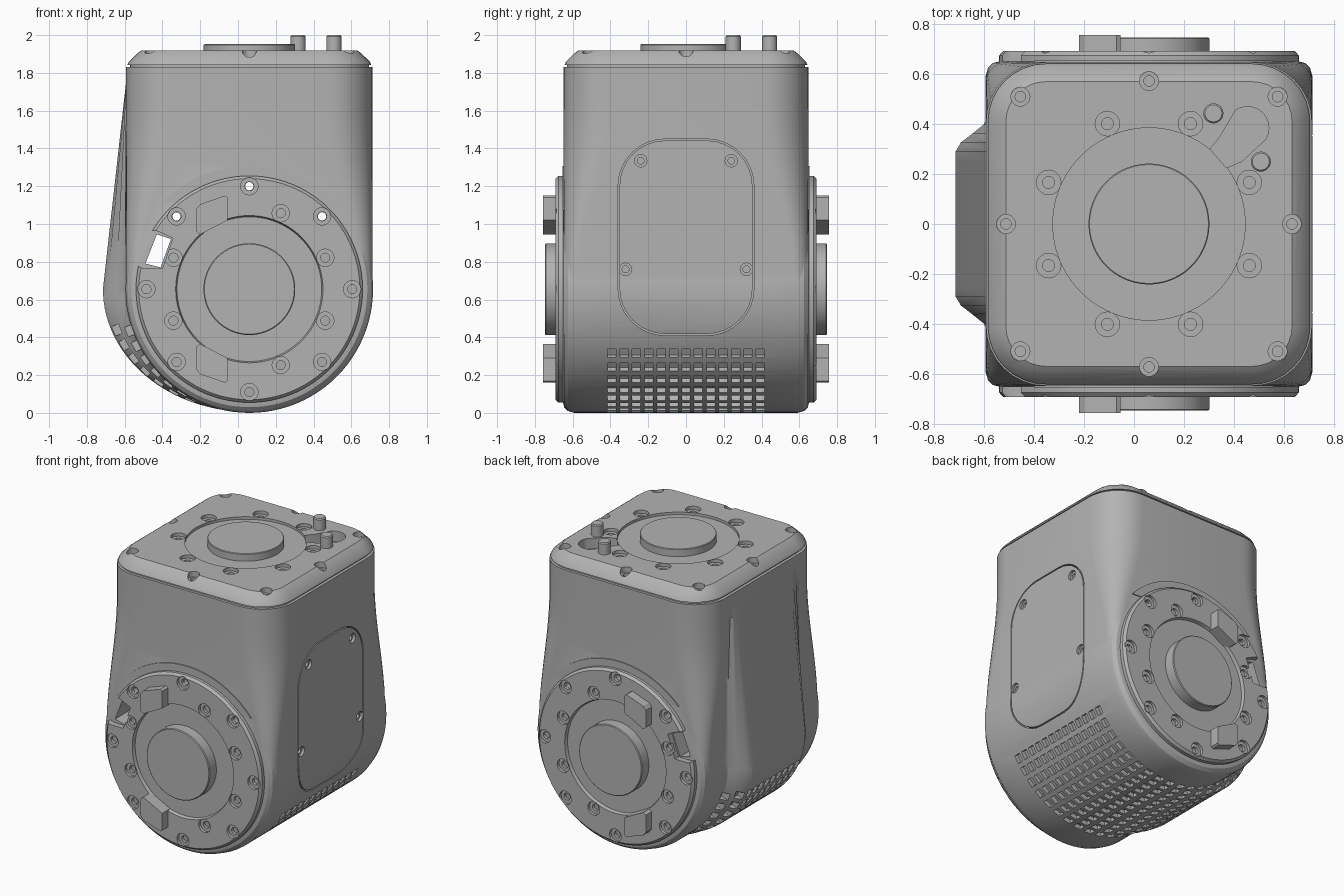
import bpy, bmesh
from math import sin, cos, pi, radians
from mathutils import Matrix, Vector

old = bpy.data.objects.get("Cube")
if old:
    bpy.data.objects.remove(old, do_unlink=True)

grey = bpy.data.materials.new("metal_grey")
grey.use_nodes = True
GREY = (0.45, 0.45, 0.45, 1)
grey.diffuse_color = GREY
grey.node_tree.nodes["Principled BSDF"].inputs["Base Color"].default_value = GREY

CX, CZ, R = 0.06, 0.655, 0.655      # joint axis and radius


def circle(u, v, r, n=20, a0=0, a1=360):
    """Points round a circle, or along an arc when a1 - a0 is under a full turn."""
    full = a1 - a0 == 360
    step = radians(a1 - a0) / (n if full else n - 1)
    return [(u + r * cos(radians(a0) + i * step), v + r * sin(radians(a0) + i * step)) for i in range(n)]


def rounded(u0, u1, v0, v1, r, n=9):
    pts = []
    for k, (u, v) in enumerate([(u1 - r, v1 - r), (u0 + r, v1 - r), (u0 + r, v0 + r), (u1 - r, v0 + r)]):
        pts += circle(u, v, r, n, 90 * k, 90 * k + 90)
    return pts


def place(pts, axis, t):
    """Put a flat outline at distance t along an axis."""
    order = {"x": lambda u, v: (t, u, v), "y": lambda u, v: (u, t, v), "z": lambda u, v: (u, v, t)}[axis]
    return [order(u, v) for u, v in pts]


def prism(pts, axis, a, b):
    return [place(pts, axis, a), place(pts, axis, b)]


def lathe(u, v, axis, steps, n=20):
    """Stack of circles from (radius, position) steps."""
    return [place(circle(u, v, r, n), axis, t) for r, t in steps]


def build(name, shells):
    """Make one object from closed shells, each a list of matching rings."""
    bm = bmesh.new()
    for rings in shells:
        loops = [[bm.verts.new(p) for p in ring] for ring in rings]
        for a, b in zip(loops, loops[1:]):
            for i in range(len(a)):
                bm.faces.new((a[i - 1], a[i], b[i], b[i - 1]))
        bm.faces.new(loops[0])
        bm.faces.new(loops[-1])
    bmesh.ops.recalc_face_normals(bm, faces=bm.faces)
    mesh = bpy.data.meshes.new(name)
    bm.to_mesh(mesh)
    bm.free()
    mesh.materials.append(grey)
    obj = bpy.data.objects.new(name, mesh)
    bpy.context.collection.objects.link(obj)
    return obj


def boolean(target, tool, operation="DIFFERENCE"):
    mod = target.modifiers.new("bool", "BOOLEAN")
    mod.operation, mod.solver, mod.object = operation, "EXACT", tool
    bpy.context.view_layer.objects.active = target
    bpy.ops.object.modifier_apply(modifier=mod.name)
    bpy.data.objects.remove(tool, do_unlink=True)


def cut(target, shells):
    boolean(target, build("cutter", shells))


def smooth(x):
    x = min(max(x, 0), 1)
    return x * x * (3 - 2 * x)


def swell(y):
    """Half-width in x of the rear bulge at a given y."""
    return 0.645 + 0.13 * smooth((0.43 - abs(y)) / 0.14)


# Body: rounded-square housing flowing into a cross cylinder
housing = []
for i in range(13):
    z = 0.66 + 1.17 * i / 12
    housing.append(place(rounded(-0.593, 0.713, -0.648, 0.648, 0.07 + 0.17 * smooth((z - 0.7) / 0.9)), "z", z))
body = build("body", [housing])
end = [(R - 0.06, 0.652), (R - 0.03, 0.645), (R - 0.01, 0.625), (R, 0.59)]
joint = [(r, -y) for r, y in end] + end[::-1]
boolean(body, build("joint", [lathe(CX, CZ, "y", joint, 96)]), "UNION")

# Rear bulge, widest at the joint axis and fading up the housing
bulge = []
for i in range(25):
    y = -0.435 + 0.87 * i / 24
    arc = [(CX + swell(y) * cos(radians(a)), CZ + 0.65 * sin(radians(a))) for a in range(180, 271, 3)]
    bulge.append(place([(CX, 1.82), (-0.585, 1.82)] + arc, "y", y))
boolean(body, build("bulge", [bulge]), "UNION")

# Grid of grip pockets round the underside
pockets = []
for row in range(18):
    a = radians(58.7 - 7.6 * row)
    for col in range(13):
        y = 0.0656 * (col - 6)
        half = R if a > 0 else max(swell(y), R)
        out = Vector((sin(a) / half, 0, -cos(a) / R)).normalized()
        along = Vector((-out.z, 0, out.x))
        centre = Vector((CX + half * sin(a), y, CZ - R * cos(a)))
        side = Vector((0, 0.0225, 0))
        rings = []
        for depth in (-0.03, 0.03):
            c = centre + out * depth
            rings.append([c + along * p * 0.027 + side * q for p, q in [(-1, -1), (1, -1), (1, 1), (-1, 1)]])
        pockets.append(rings)
cut(body, pockets)

# Side cover: outline groove and four screw recesses
groove = build("groove", [prism(rounded(-0.36, 0.36, 0.41, 1.45, 0.25), "x", 0.65, 0.8)])
cut(groove, [prism(rounded(-0.352, 0.352, 0.418, 1.442, 0.242), "x", 0.6, 0.9)])
boolean(body, groove)
cut(body, [lathe(s * y, z, "x", [(0.033, 0.8), (0.033, 0.695), (0.018, 0.695), (0.018, 0.68)])
           for s in (-1, 1) for y, z in [(0.24, 1.335), (0.32, 0.76)]])

# Openings that pass right through the joint
window = [(-0.49, 0.79), (-0.41, 0.77), (-0.355, 0.92), (-0.43, 0.945)]
polar = lambda r, a, v: (CX + r * cos(radians(a)), v + r * sin(radians(a)))
cut(body, [prism(window, "y", -1, 1)] +
    [lathe(*polar(0.545, a, CZ), "y", [(0.022, -1), (0.022, 1)]) for a in (45, 90, 135)])

# Flanges on both ends of the joint, with bolts, notch and lugs
notch = [(-0.64, 0.82), (-0.5, 0.765), (-0.4, 0.765), (-0.345, 0.925), (-0.42, 0.96), (-0.62, 1.0)]
lug = [(-0.22, 0.96), (-0.2, 0.945), (-0.055, 1.02), (-0.055, 1.14), (-0.07, 1.15), (-0.2, 1.105), (-0.22, 1.08)]
parts = [body]
for s, end in [(-1, "front"), (1, "back")]:
    steps = [(0.6, 0.645), (0.6, 0.675), (0.585, 0.692), (0.39, 0.692), (0.383, 0.67),
             (0.243, 0.67), (0.243, 0.742), (0.238, 0.747)]
    flange = build(end + "_flange", [lathe(CX, CZ, "y", [(r, s * y) for r, y in steps], 96)])
    spots = [(0.545, 45 * k) for k in range(8)] + [(0.435, 22.5 + 45 * k) for k in (0, 1, 3, 4, 6, 7)]
    bore = [(0.046, s * 0.8), (0.046, s * 0.672), (0.024, s * 0.672), (0.024, s * 0.6)]
    cut(flange, [lathe(*polar(r, a, CZ), "y", bore) for r, a in spots])
    cut(flange, [prism(notch, "y", s * 0.6, s * 0.8)])
    lower = [(x, 2 * CZ - z) for x, z in lug]
    lugs = build(end + "_lugs", [prism(p, "y", s * 0.66, s * 0.757) for p in (lug, lower)])
    arch = build(end + "_arch", [prism(circle(CX, CZ, 0.652, 32, 40, 135), "y", s * 0.64, s * 0.655)])
    cut(arch, [lathe(*polar(0.545, a, CZ), "y", [(0.03, -1), (0.03, 1)]) for a in (45, 90, 135)])
    parts += [flange, lugs, arch]

# Top cap: chamfered lid with a shadow gap beneath
lid = []
for z, d in [(1.815, 0.02), (1.843, 0.02), (1.843, 0.008), (1.858, 0.014), (1.905, 0.062), (1.918, 0.08)]:
    lid.append(place(rounded(-0.593 + d, 0.713 - d, -0.65 + d, 0.65 - d, 0.24 - d), "z", z))
cap = build("top_cap", [lid])
cut(cap, [lathe(CX, 0, "z", [(0.385, 1.9), (0.385, 2)], 72)])
keyhole = circle(0.455, 0.385, 0.085, 20, -35, 125) + [(0.345, 0.35), (0.305, 0.3), (0.37, 0.225), (0.43, 0.25)]
cut(cap, [prism(keyhole, "z", 1.845, 2)])
cut(cap, [lathe(*polar(0.435, 22.5 + 45 * k, 0), "z",
                [(0.049, 2), (0.049, 1.895), (0.024, 1.895), (0.024, 1.85)]) for k in range(8)])
rim = [(sx * 0.515, sy * 0.51) for sx in (-1, 1) for sy in (-1, 1)] + [(-0.573, 0), (0.573, 0), (0, -0.573), (0, 0.573)]
cut(cap, [lathe(CX + x, y, "z", [(0.038, 2), (0.038, 1.88), (0.021, 1.88), (0.021, 1.86)]) for x, y in rim])

# Output disc and two dowel pins on the cap
disc = build("top_disc", [lathe(CX, 0, "z", [(0.242, 1.89), (0.242, 1.948), (0.238, 1.952)], 72)])
pins = build("dowel_pins", [lathe(x, y, "z", [(0.04, 1.87), (0.04, 1.993), (0.034, 2.0)], 28)
                            for x, y in [(0.318, 0.443), (0.508, 0.25)]])
parts += [cap, disc, pins]

# Smooth curved surfaces, keep machined edges sharp
bpy.ops.object.select_all(action="DESELECT")
for obj in parts:
    obj.select_set(True)
bpy.context.view_layer.objects.active = body
bpy.ops.object.shade_smooth_by_angle(angle=radians(25))
